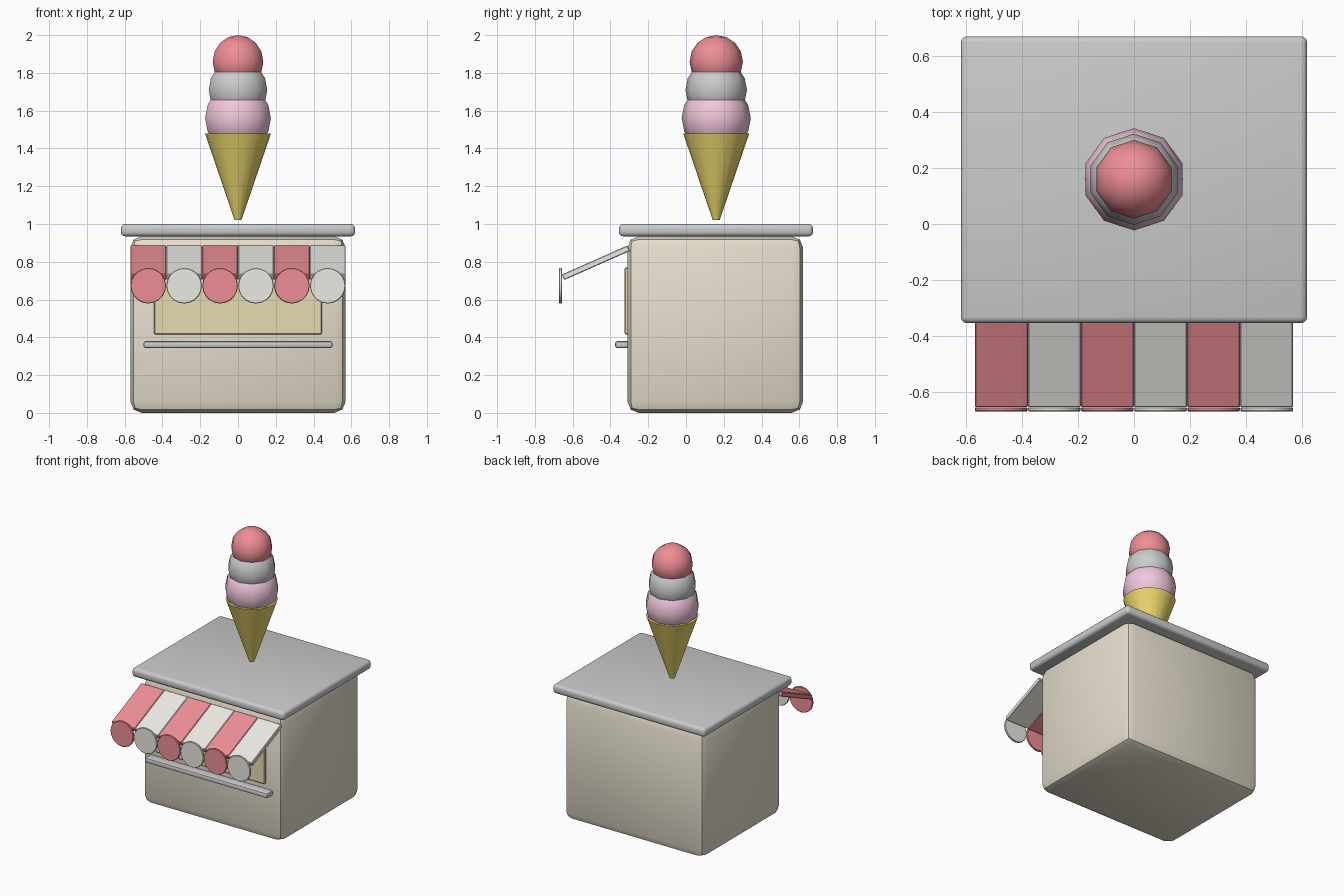
import bpy, bmesh, math
from mathutils import Matrix

if "Cube" in bpy.data.objects:
    bpy.data.objects.remove(bpy.data.objects["Cube"])


def material(name, rgb):
    m = bpy.data.materials.new(name)
    m.diffuse_color = (*rgb, 1)
    m.use_nodes = True
    m.node_tree.nodes["Principled BSDF"].inputs["Base Color"].default_value = m.diffuse_color
    return m


CREAM = material("cream", (0.80, 0.74, 0.62))
PANEL = material("panel", (0.80, 0.71, 0.44))
RED = material("red", (0.85, 0.27, 0.30))
WHITE = material("off_white", (0.84, 0.82, 0.77))
PINK = material("pink", (0.88, 0.57, 0.72))
WAFER = material("wafer", (0.83, 0.68, 0.15))


def finish(name, bm, mat, angle):
    bmesh.ops.recalc_face_normals(bm, faces=bm.faces)
    mesh = bpy.data.meshes.new(name)
    bm.to_mesh(mesh)
    bm.free()
    if mat:
        mesh.materials.append(mat)
    ob = bpy.data.objects.new(name, mesh)
    bpy.context.collection.objects.link(ob)
    bpy.ops.object.select_all(action='DESELECT')
    ob.select_set(True)
    bpy.context.view_layer.objects.active = ob
    bpy.ops.object.shade_smooth_by_angle(angle=math.radians(angle))
    return ob


def box(name, lo, hi, mat=None, bevel=0.0, segments=2):
    bm = bmesh.new()
    size = [b - a for a, b in zip(lo, hi)]
    mid = [(a + b) / 2 for a, b in zip(lo, hi)]
    bmesh.ops.create_cube(bm, size=1, matrix=Matrix.Translation(mid) @ Matrix.Diagonal((*size, 1)))
    if bevel:
        bmesh.ops.bevel(bm, geom=bm.edges[:], offset=bevel, segments=segments,
                        profile=0.5, affect='EDGES')
    return finish(name, bm, mat, 30)


def cylinder(name, matrix, r_bottom, r_top, depth, sides, mat, bevel=0.0):
    bm = bmesh.new()
    bmesh.ops.create_cone(bm, cap_ends=True, segments=sides, radius1=r_bottom,
                          radius2=r_top, depth=depth, matrix=matrix)
    if bevel:
        rims = [e for e in bm.edges if any(len(f.verts) > 4 for f in e.link_faces)]
        bmesh.ops.bevel(bm, geom=rims, offset=bevel, segments=1, affect='EDGES')
    return finish(name, bm, mat, 40)


# Stand: body, roof, serving window and counter
box("body", (-0.57, -0.31, 0), (0.57, 0.62, 0.935), CREAM, 0.06)
box("roof", (-0.62, -0.355, 0.935), (0.62, 0.672, 1.0), None, 0.022, 3)
box("serving_window", (-0.445, -0.325, 0.415), (0.445, -0.29, 0.77), PANEL, 0.006, 1)
box("counter", (-0.5, -0.375, 0.343), (0.5, -0.29, 0.38), None, 0.012)

# Awning: sloping stripes, each ending in a hanging disc
slope = math.atan2(0.155, 0.35)
for i in range(6):
    x = -0.475 + 0.19 * i
    mat = (RED, WHITE)[i % 2]
    stripe = box(f"awning_stripe_{i + 1}", (-0.095, -0.19, -0.016), (0.095, 0.19, 0.016), mat, 0.004, 1)
    stripe.location = (x, -0.477, 0.795)
    stripe.rotation_euler.x = slope
    cylinder(f"awning_disc_{i + 1}",
             Matrix.Translation((x, -0.664, 0.673)) @ Matrix.Rotation(math.pi / 2, 4, 'X'),
             0.094, 0.094, 0.015, 20, mat, 0.003)

# Ice cream: wafer cone and three ten-sided scoops
cylinder("wafer_cone", Matrix.Translation((0, 0.16, 1.25)), 0.018, 0.175, 0.46, 20, WAFER)
for name, z, r, mat in (("bottom_scoop", 1.56, 0.183, PINK),
                        ("middle_scoop", 1.71, 0.163, None),
                        ("top_scoop", 1.859, 0.141, RED)):
    bm = bmesh.new()
    bmesh.ops.create_uvsphere(bm, u_segments=10, v_segments=8, radius=r,
                              matrix=Matrix.Translation((0, 0.16, z)))
    finish(name, bm, mat, 80)
